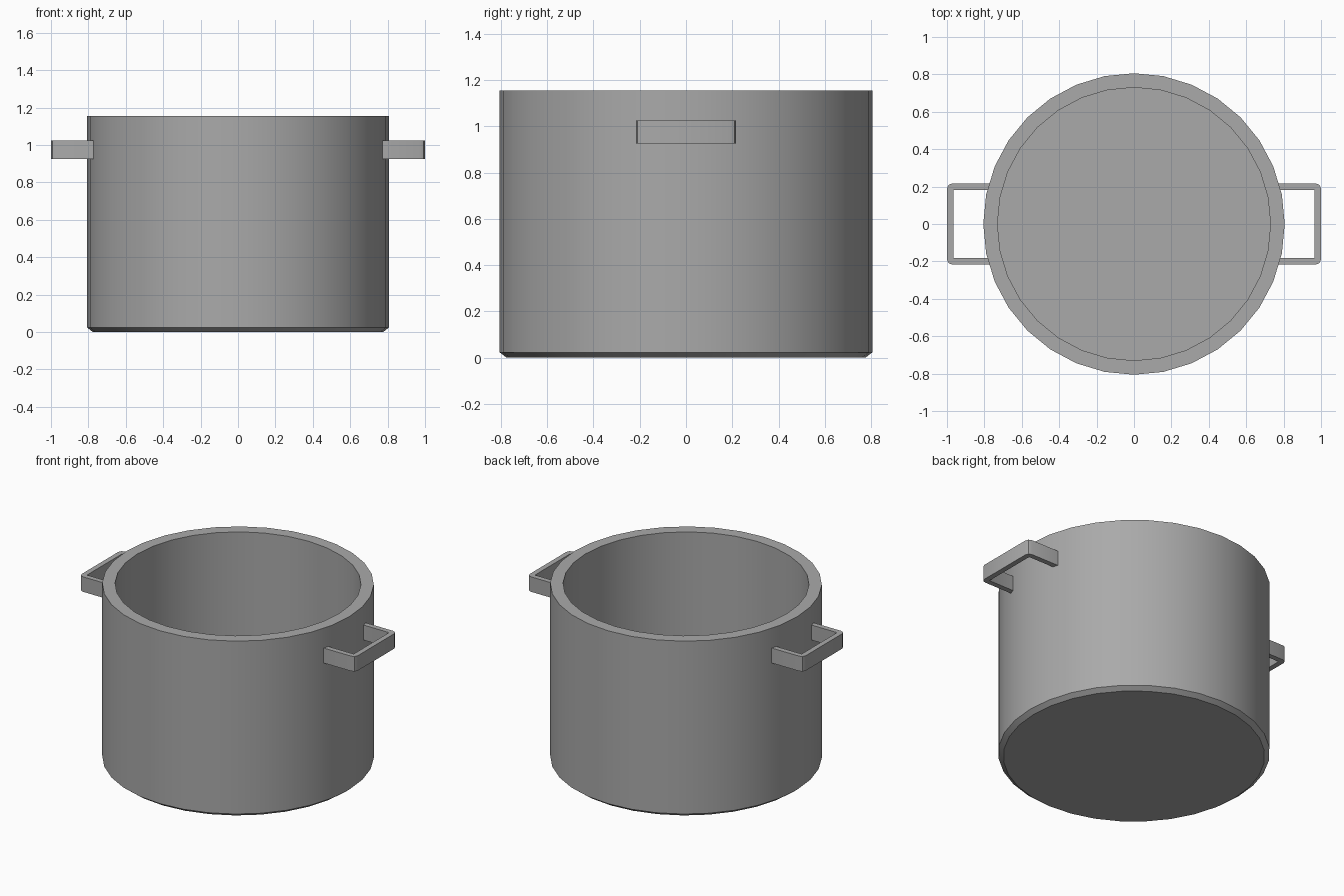
import bpy, bmesh
from math import sin, cos, pi

if "Cube" in bpy.data.objects:
    bpy.data.objects.remove(bpy.data.objects["Cube"])

SIDES = 32

# Dark grey metal shared by all parts
grey = bpy.data.materials.new("dark_grey_metal")
grey.diffuse_color = (0.4, 0.4, 0.4, 1)
grey.use_nodes = True
grey.node_tree.nodes["Principled BSDF"].inputs["Base Color"].default_value = grey.diffuse_color


def make_object(name, bm):
    bmesh.ops.recalc_face_normals(bm, faces=bm.faces)
    mesh = bpy.data.meshes.new(name)
    bm.to_mesh(mesh)
    bm.free()
    mesh.materials.append(grey)
    obj = bpy.data.objects.new(name, mesh)
    bpy.context.collection.objects.link(obj)
    bpy.ops.object.select_all(action='DESELECT')
    obj.select_set(True)
    bpy.context.view_layer.objects.active = obj
    bpy.ops.object.shade_smooth_by_angle(angle=pi / 6)
    return obj


# Pot body: turned profile from under the base, over the rim, to the inner floor
profile = [(0.776, 0), (0.806, 0.023), (0.806, 1.155), (0.73, 1.155), (0.73, 0.075)]
bm = bmesh.new()
rings = [[bm.verts.new((r * cos(2 * pi * i / SIDES), r * sin(2 * pi * i / SIDES), z))
          for i in range(SIDES)] for r, z in profile]
for a, b in zip(rings, rings[1:]):
    for i in range(SIDES):
        j = (i + 1) % SIDES
        bm.faces.new((a[i], a[j], b[j], b[i]))
bm.faces.new(rings[0])
bm.faces.new(rings[-1])
make_object("pot_body", bm)


# Handles: flat U-shaped bars with small rounded corners
def corner(cx, cy, r, start, steps=2):
    return [(cx + r * cos(start + pi / 2 * k / steps), cy + r * sin(start + pi / 2 * k / steps))
            for k in range(steps + 1)]


def u_path(x_in, x_out, half, r):
    return [(x_in, -half)] + corner(x_out - r, -half + r, r, -pi / 2) \
        + corner(x_out - r, half - r, r, 0) + [(x_in, half)]


def handle(name, side):
    x_in, x_out, half, t = 0.745, 1.0, 0.217, 0.034
    outer = u_path(x_in, x_out, half, 0.028)
    inner = u_path(x_in, x_out - t, half - t, 0.005)
    bm = bmesh.new()
    rows = [[bm.verts.new((side * x, y, z)) for x, y in pts]
            for pts, z in ((outer, 0.926), (outer, 1.024), (inner, 1.024), (inner, 0.926))]
    for k in range(4):
        a, b = rows[k], rows[(k + 1) % 4]
        for i in range(len(a) - 1):
            bm.faces.new((a[i], a[i + 1], b[i + 1], b[i]))
    for end in (0, -1):
        bm.faces.new([row[end] for row in rows])
    make_object(name, bm)


handle("right_handle", 1)
handle("left_handle", -1)
